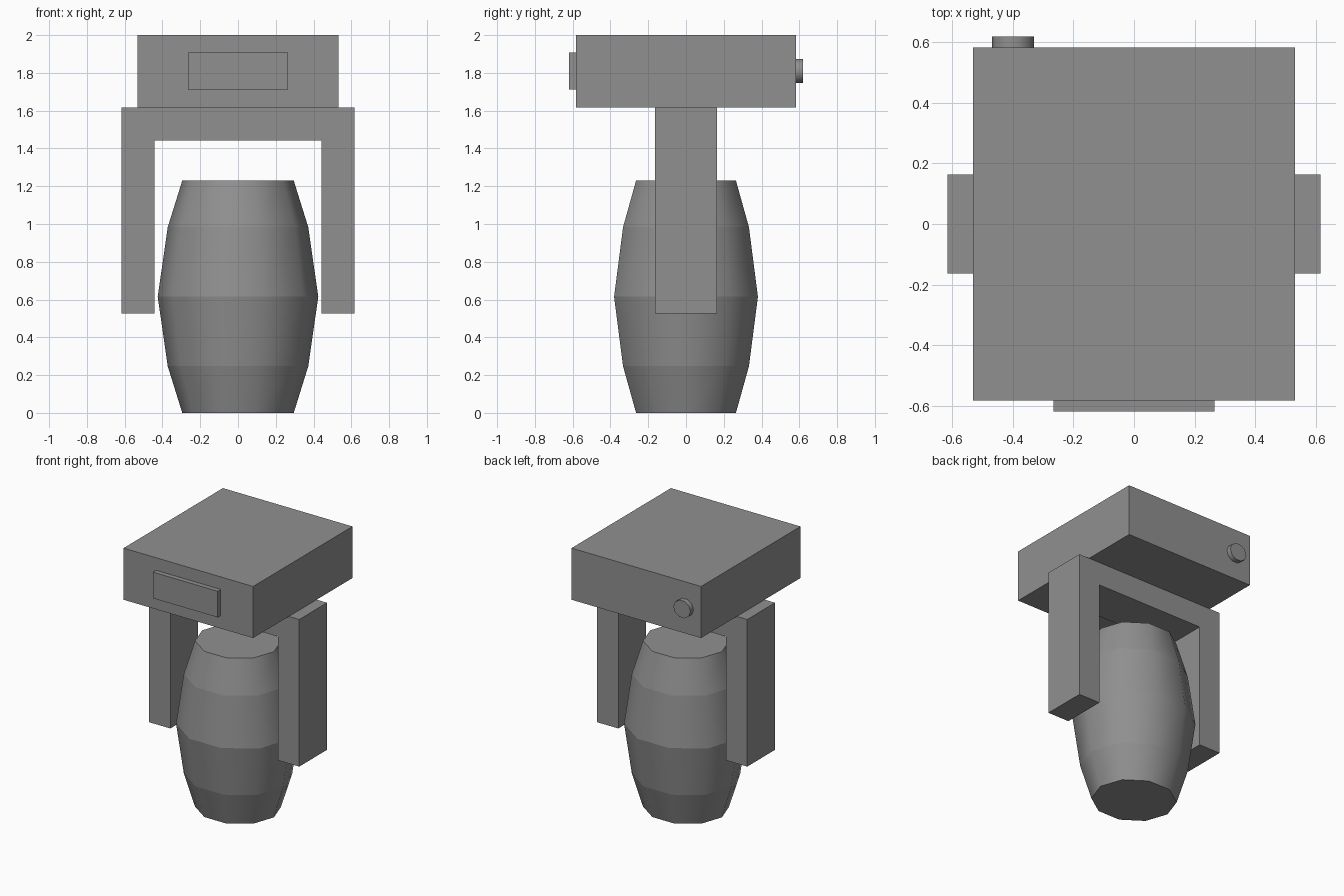
import bpy, bmesh
from math import cos, sin, tau
from mathutils import Matrix

if "Cube" in bpy.data.objects:
    bpy.data.objects.remove(bpy.data.objects["Cube"])

# Dark grey casing colour
casing = bpy.data.materials.new("dark_casing")
casing.diffuse_color = (0.28, 0.28, 0.28, 1)
casing.use_nodes = True
casing.node_tree.nodes["Principled BSDF"].inputs["Base Color"].default_value = casing.diffuse_color


def make_object(name, bm):
    bmesh.ops.recalc_face_normals(bm, faces=bm.faces[:])
    mesh = bpy.data.meshes.new(name)
    bm.to_mesh(mesh)
    bm.free()
    mesh.materials.append(casing)
    obj = bpy.data.objects.new(name, mesh)
    bpy.context.collection.objects.link(obj)
    return obj


def box(name, lo, hi):
    bm = bmesh.new()
    bmesh.ops.create_cube(bm, size=1)
    for v in bm.verts:
        v.co = [(a + b) / 2 + c * (b - a) for a, b, c in zip(lo, hi, v.co)]
    return make_object(name, bm)


def lathe(name, rings, matrix=Matrix(), sides=10, squash=0.942):
    """Ten-sided slightly oval body from (radius, z) rings, smooth around, sharp between rings."""
    bm = bmesh.new()
    loops = [[bm.verts.new((r * cos(tau * i / sides), r * squash * sin(tau * i / sides), z))
              for i in range(sides)] for r, z in rings]
    for a, b in zip(loops, loops[1:]):
        for i in range(sides):
            j = (i + 1) % sides
            bm.faces.new((a[i], a[j], b[j], b[i])).smooth = True
    bm.faces.new(loops[0])
    bm.faces.new(loops[-1])
    for loop in loops:
        for i in range(sides):
            bm.edges.get((loop[i], loop[(i + 1) % sides])).smooth = False
    bmesh.ops.transform(bm, matrix=matrix, verts=bm.verts[:])
    return make_object(name, bm)


# Base housing with its front display
box("base_housing", (-0.532, -0.583, 1.617), (0.532, 0.583, 2.0))
box("display_panel", (-0.266, -0.619, 1.713), (0.266, -0.583, 1.907))

# Rear round socket
lathe("rear_socket", [(0.07, 0), (0.07, 0.036)],
      Matrix.Translation((-0.4, 0.583, 1.81)) @ Matrix.Rotation(-tau / 4, 4, 'X'))

# U-shaped yoke, extruded from its front profile
half = [(0.617, 1.617), (0.617, 0.525), (0.442, 0.525), (0.442, 1.443)]
profile = half + [(-x, z) for x, z in reversed(half)]
bm = bmesh.new()
face = bm.faces.new([bm.verts.new((x, -0.163, z)) for x, z in profile])
ext = bmesh.ops.extrude_face_region(bm, geom=[face], use_keep_orig=True)
bmesh.ops.translate(bm, vec=(0, 0.326, 0),
                    verts=[g for g in ext["geom"] if isinstance(g, bmesh.types.BMVert)])
make_object("yoke", bm)

# Barrel-shaped lamp head
lathe("lamp_head", [(0.295, 0), (0.372, 0.247), (0.425, 0.615), (0.372, 0.983), (0.295, 1.23)])
